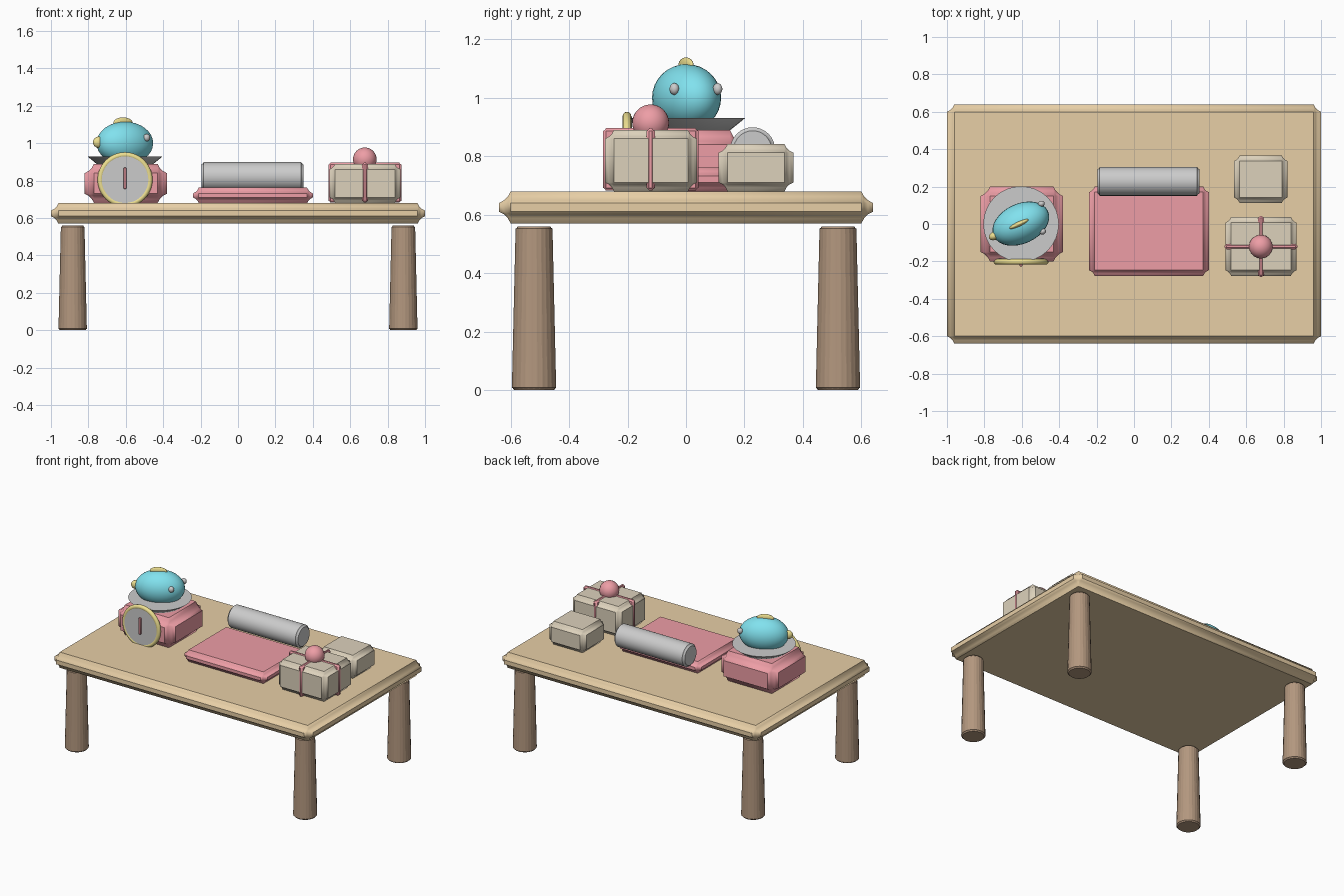
import bpy, math

if "Cube" in bpy.data.objects:
    bpy.data.objects.remove(bpy.data.objects["Cube"])

def material(name, *rgb):
    m = bpy.data.materials.new(name)
    m.diffuse_color = (*rgb, 1)
    m.use_nodes = True
    m.node_tree.nodes["Principled BSDF"].inputs["Base Color"].default_value = m.diffuse_color
    return m

TAN = material("tan", .80, .62, .38)
BROWN = material("brown", .45, .31, .21)
RED = material("red", .85, .34, .38)
BEIGE = material("beige", .72, .64, .50)
BLUE = material("blue", .22, .76, .86)
YELLOW = material("yellow", .85, .74, .28)

def finish(name, mat, bevel=0, profile=.15, limit='ANGLE', smooth=True):
    o = bpy.context.object
    o.name = name
    bpy.ops.object.transform_apply(location=False, rotation=False, scale=True)
    if mat:
        o.data.materials.append(mat)
    if smooth:
        bpy.ops.object.shade_smooth_by_angle(angle=math.radians(40))
    if bevel:
        b = o.modifiers.new("cove", 'BEVEL')
        b.width, b.segments, b.profile = bevel, 3, profile
        b.limit_method = limit
    return o

def box(name, mat, x, y, z, bevel):
    """Cove-edged box from (min, max) ranges."""
    bpy.ops.mesh.primitive_cube_add(size=1, location=[sum(r) / 2 for r in (x, y, z)])
    bpy.context.object.scale = [r[1] - r[0] for r in (x, y, z)]
    return finish(name, mat, bevel)

def cone(name, mat, r1, r2, depth, loc, rot=(0, 0, 0), verts=32, bevel=0, **kw):
    bpy.ops.mesh.primitive_cone_add(vertices=verts, radius1=r1, radius2=r2, depth=depth,
                                    location=loc, rotation=rot)
    return finish(name, mat, bevel, **kw)

def ball(name, mat, loc, size, turn=0):
    bpy.ops.mesh.primitive_uv_sphere_add(segments=32, ring_count=16, location=loc,
                                         rotation=(0, 0, turn))
    bpy.context.object.scale = size
    return finish(name, mat)

# Table with fluted tapering legs
box("table_top", TAN, (-1, 1), (-.64, .64), (.57, .68), .04)
for sx, side in ((-1, "left"), (1, "right")):
    for sy, end in ((-1, "front"), (1, "back")):
        cone(f"{end}_{side}_leg", BROWN, .077, .064, .56, (sx * .884, sy * .52, .28),
             verts=24, bevel=.008, limit='NONE', smooth=False)

# Weighing scale: body, pan, dial
box("scale_body", RED, (-.82, -.38), (-.2, .2), (.68, .89), .05)
cone("scale_pan", None, .15, .202, .042, (-.604, 0, .909))
quarter = math.pi / 2
cone("dial_face", None, .13, .13, .03, (-.604, -.2, .805), (quarter, 0, 0))
bpy.ops.mesh.primitive_torus_add(major_radius=.132, minor_radius=.015, major_segments=48,
                                 minor_segments=12, location=(-.604, -.202, .805),
                                 rotation=(quarter, 0, 0))
finish("dial_rim", YELLOW)
box("dial_needle", RED, (-.612, -.596), (-.228, -.205), (.755, .87), .003)

# Toy bird resting on the pan
turn = math.radians(25)
ball("bird_body", BLUE, (-.605, .002, 1.0), (.16, .107, .115), turn)
ball("bird_beak", YELLOW, (-.745, -.063, 1.005), (.032, .022, .03), turn)
ball("bird_crest", YELLOW, (-.615, 0, 1.11), (.056, .013, .028), turn)
ball("bird_left_eye", None, (-.495, .108, 1.03), (.018, .016, .02), turn)
ball("bird_right_eye", None, (-.488, -.04, 1.03), (.018, .016, .02), turn)

# Wrapping pad and paper roll
box("pad", RED, (-.24, .40), (-.277, .2), (.68, .762), .03)
cone("paper_roll", None, .077, .077, .545, (.077, .228, .822), (0, quarter, 0), bevel=.012)

# Ribboned parcel and a plain small parcel
box("gift_box", BEIGE, (.489, .869), (-.277, .037), (.68, .89), .03)
box("ribbon_lengthwise", RED, (.484, .873), (-.136, -.106), (.682, .896), .01)
box("ribbon_crosswise", RED, (.664, .694), (-.284, .043), (.682, .896), .01)
ball("ribbon_knot", RED, (.678, -.121, .914), (.063, .063, .063))
box("small_parcel", BEIGE, (.535, .82), (.112, .367), (.68, .842), .03)
